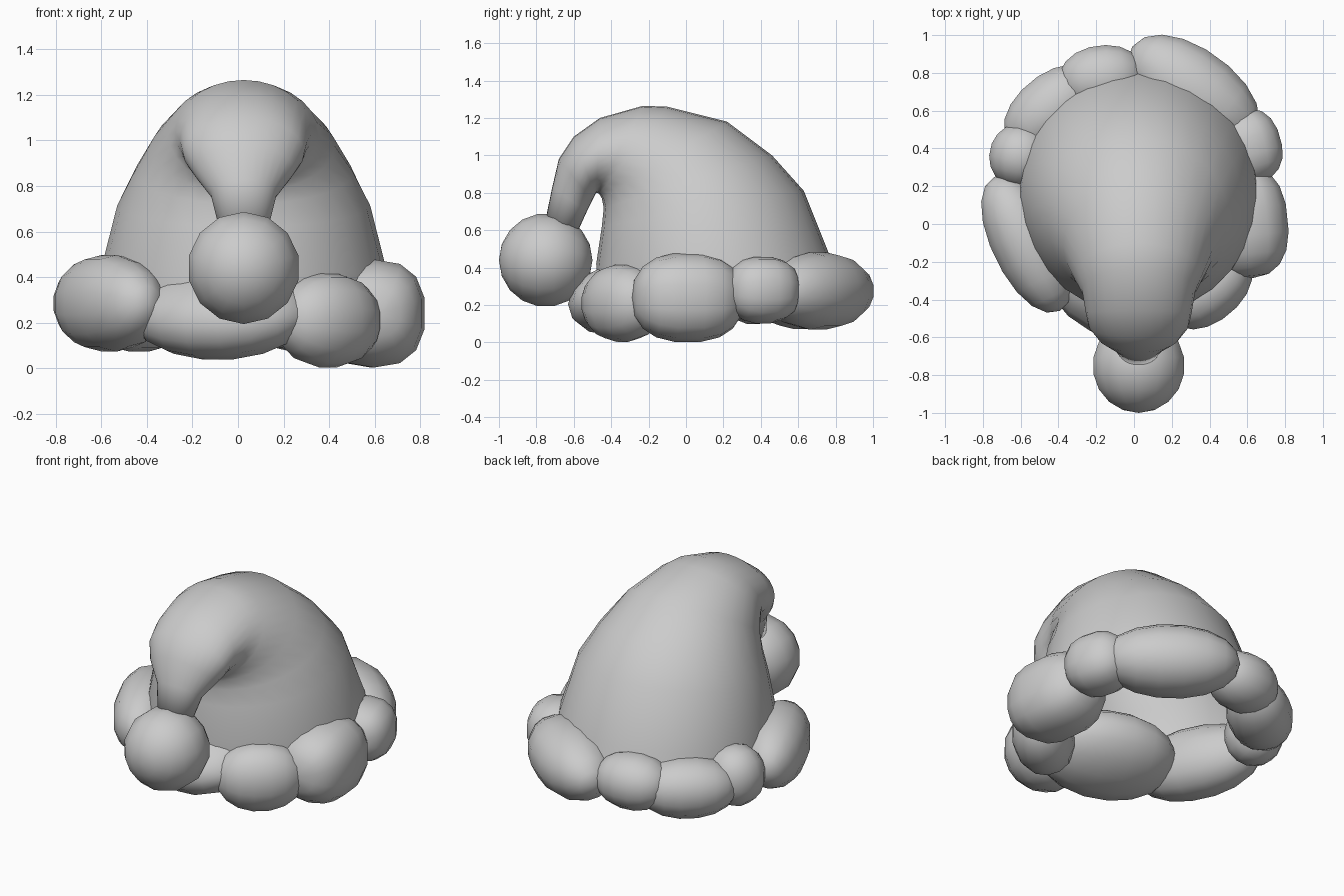
import bpy, bmesh, math
from mathutils import Matrix, Vector

cube = bpy.data.objects.get("Cube")
if cube:
    bpy.data.objects.remove(cube)

gray = bpy.data.materials.new("plain gray")
gray.use_nodes = True
gray.diffuse_color = (0.6, 0.6, 0.6, 1)
gray.node_tree.nodes["Principled BSDF"].inputs["Base Color"].default_value = (0.6, 0.6, 0.6, 1)


def finish(name, bm):
    bmesh.ops.recalc_face_normals(bm, faces=bm.faces)
    for face in bm.faces:
        face.smooth = True
    mesh = bpy.data.meshes.new(name)
    bm.to_mesh(mesh)
    bm.free()
    mesh.materials.append(gray)
    obj = bpy.data.objects.new(name, mesh)
    bpy.context.collection.objects.link(obj)


def puff(name, center, half, facing=0, boxy=1.0, tilt=0):
    """Ellipsoid: half sizes are outward, along the brim, and up; tilt lowers the outer side."""
    bm = bmesh.new()
    bmesh.ops.create_uvsphere(bm, u_segments=14, v_segments=9, radius=1)
    bm.transform(Matrix.Rotation(math.pi / 2, 4, 'X'))
    for v in bm.verts:
        v.co = Vector([math.copysign(abs(c) ** boxy, c) * h for c, h in zip(v.co, half)])
    bm.transform(Matrix.Translation(center)
                 @ Matrix.Rotation(math.radians(facing), 4, 'Z')
                 @ Matrix.Rotation(math.radians(tilt), 4, 'Y'))
    finish(name, bm)


# Cap: elliptical rings, each set by its front (y, z), back (y, z), half width
SECTIONS = [
    ((-0.47, 0.24), (0.82, 0.30), 0.645),
    ((-0.48, 0.42), (0.77, 0.46), 0.625),
    ((-0.45, 0.62), (0.63, 0.81), 0.555),
    ((-0.44, 0.72), (0.46, 1.00), 0.48),
    ((-0.45, 0.77), (0.22, 1.18), 0.40),
    ((-0.465, 0.795), (-0.10, 1.26), 0.33),
    ((-0.475, 0.80), (-0.23, 1.265), 0.30),
    ((-0.48, 0.80), (-0.46, 1.20), 0.28),
    ((-0.485, 0.79), (-0.60, 1.10), 0.265),
    ((-0.50, 0.76), (-0.68, 0.98), 0.22),
    ((-0.53, 0.70), (-0.715, 0.83), 0.145),
    ((-0.58, 0.59), (-0.75, 0.66), 0.11),
]
SIDES = 28
bm = bmesh.new()
loops = []
for front, back, width in SECTIONS:
    a, b = Vector((0.025, *front)), Vector((0.025, *back))
    mid, arm = (a + b) / 2, (b - a) / 2
    loop = []
    for i in range(SIDES):
        t = math.tau * i / SIDES
        loop.append(bm.verts.new(mid + arm * math.cos(t) + Vector((width * math.sin(t), 0, 0))))
    loops.append(loop)
for low, high in zip(loops, loops[1:]):
    for i in range(SIDES):
        j = (i + 1) % SIDES
        bm.faces.new((low[i], low[j], high[j], high[i]))
bm.faces.new(loops[-1])
finish("cap", bm)

# Ball at the drooping tip
puff("tip_ball", (0.025, -0.75, 0.44), (0.25, 0.25, 0.25))

# Fluffy brim: name, center, half sizes, outward angle, boxiness, tilt
BRIM = [
    ("front", (-0.065, -0.32, 0.245), (0.30, 0.41, 0.195), 250, 0.97, 18),
    ("front_left", (0.395, -0.34, 0.21), (0.18, 0.26, 0.21), 310, 0.95, 0),
    ("left", (0.59, 0.01, 0.24), (0.23, 0.30, 0.24), 6, 0.82, 0),
    ("left_small", (0.605, 0.41, 0.28), (0.18, 0.20, 0.18), 16, 0.85, 0),
    ("back_left", (0.315, 0.705, 0.275), (0.225, 0.40, 0.21), 54, 0.97, 0),
    ("back_small", (-0.17, 0.77, 0.285), (0.18, 0.23, 0.17), 98, 0.95, 0),
    ("back_right", (-0.435, 0.605, 0.25), (0.19, 0.29, 0.18), 130, 0.95, 0),
    ("right_small", (-0.60, 0.36, 0.28), (0.17, 0.17, 0.185), 168, 0.95, 0),
    ("right", (-0.565, -0.105, 0.285), (0.19, 0.395, 0.215), 206, 0.95, 0),
]
for name, *shape in BRIM:
    puff("brim_" + name, *shape)
